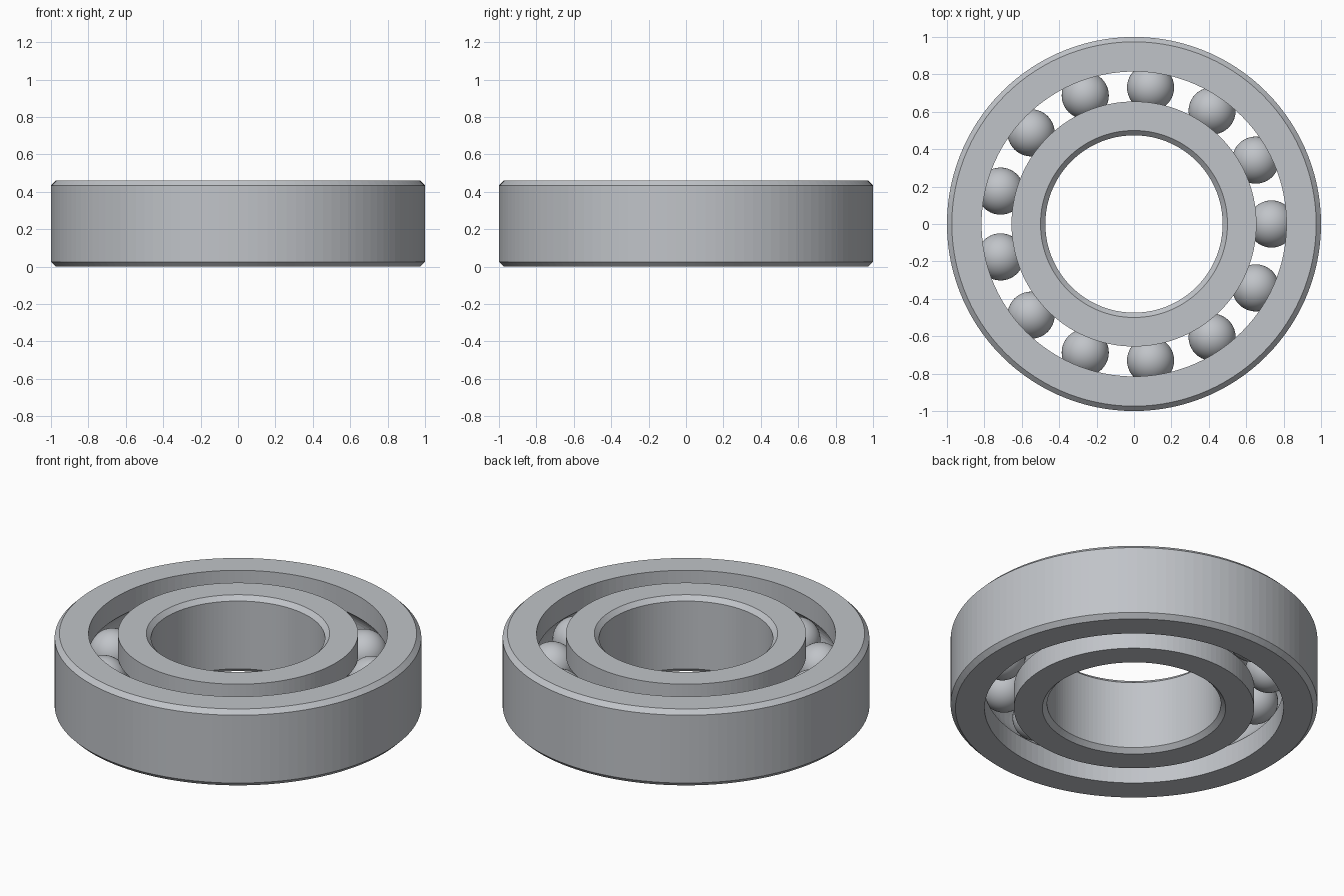
import bpy
import bmesh
from math import asin, cos, pi, sin, tau

HEIGHT = 0.46
MID = HEIGHT / 2
CHAMFER = 0.026
ORBIT = 0.735          # radius of the circle through the ball centres
BALL_RADIUS = 0.126
GROOVE_RADIUS = 0.128
BALLS = 13
SEGMENTS = 120

cube = bpy.data.objects.get("Cube")
if cube:
    bpy.data.objects.remove(cube)

steel = bpy.data.materials.new("steel grey")
steel.use_nodes = True
colour = (0.53, 0.55, 0.58, 1)
steel.diffuse_color = colour
steel.node_tree.nodes["Principled BSDF"].inputs["Base Color"].default_value = colour


def add_object(name, bm):
    mesh = bpy.data.meshes.new(name)
    bm.to_mesh(mesh)
    bm.free()
    mesh.materials.append(steel)
    obj = bpy.data.objects.new(name, mesh)
    bpy.context.collection.objects.link(obj)
    return obj


def race_ring(name, plain_radius, race_radius):
    """Ring with a chamfered plain wall and a ball groove in its race wall."""
    side = 1 if race_radius > ORBIT else -1
    inset = plain_radius - side * CHAMFER
    profile = [(race_radius, 0), (inset, 0), (plain_radius, CHAMFER),
               (plain_radius, HEIGHT - CHAMFER), (inset, HEIGHT), (race_radius, HEIGHT)]
    # Groove arc, from the upper lip down to the lower lip
    half = asin((1 - ((race_radius - ORBIT) / GROOVE_RADIUS) ** 2) ** 0.5)
    steps = 12
    for i in range(steps + 1):
        a = half * (1 - 2 * i / steps)
        profile.append((ORBIT + side * GROOVE_RADIUS * cos(a), MID + GROOVE_RADIUS * sin(a)))

    # Revolve the closed profile around the axis
    bm = bmesh.new()
    loops = [[bm.verts.new((r * cos(t), r * sin(t), z)) for r, z in profile]
             for t in (tau * s / SEGMENTS for s in range(SEGMENTS))]
    for s, loop in enumerate(loops):
        following = loops[(s + 1) % SEGMENTS]
        for j in range(len(profile)):
            k = (j + 1) % len(profile)
            bm.faces.new((loop[j], following[j], following[k], loop[k]))
    bmesh.ops.recalc_face_normals(bm, faces=bm.faces)
    return add_object(name, bm)


# Rings
race_ring("outer_ring", 1.0, 0.815)
race_ring("inner_ring", 0.474, 0.655)

# Balls share one mesh
ball_bm = bmesh.new()
bmesh.ops.create_uvsphere(ball_bm, u_segments=40, v_segments=24, radius=BALL_RADIUS)
for face in ball_bm.faces:
    face.smooth = True
first_ball = add_object("ball_1", ball_bm)
for i in range(BALLS):
    ball = first_ball
    if i:
        ball = bpy.data.objects.new(f"ball_{i + 1}", first_ball.data)
        bpy.context.collection.objects.link(ball)
    angle = tau * i / BALLS
    ball.location = (ORBIT * cos(angle), ORBIT * sin(angle), MID)
